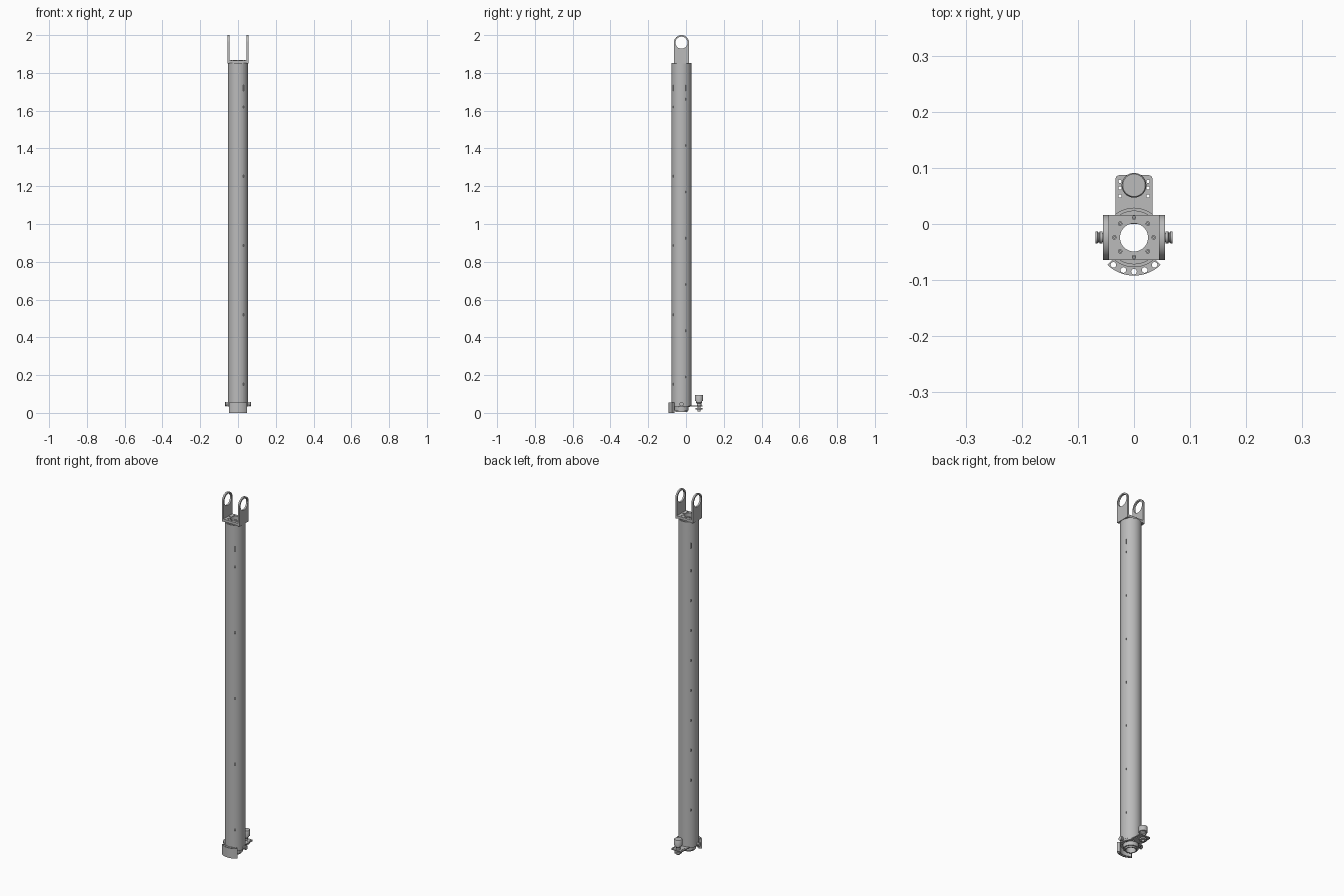
import bpy, bmesh, math
from math import sin, cos, pi, radians
from mathutils import Matrix, Vector

cube = bpy.data.objects.get("Cube")
if cube:
    bpy.data.objects.remove(cube)

grey = bpy.data.materials.new("steel grey")
grey.use_nodes = True
COLOUR = (0.5, 0.5, 0.5, 1)
grey.diffuse_color = COLOUR
grey.node_tree.nodes["Principled BSDF"].inputs["Base Color"].default_value = COLOUR

AXIS = Vector((0, -0.024, 0))    # centre line of the tube
MOTOR = Vector((0, 0.069, 0))    # centre line of the motor


def finish(name, bm, matrix=Matrix()):
    bmesh.ops.remove_doubles(bm, verts=bm.verts, dist=1e-6)
    bmesh.ops.recalc_face_normals(bm, faces=bm.faces)
    mesh = bpy.data.meshes.new(name)
    bm.to_mesh(mesh)
    bm.free()
    mesh.transform(matrix)
    mesh.materials.append(grey)
    ob = bpy.data.objects.new(name, mesh)
    bpy.context.collection.objects.link(ob)
    return ob


def smooth(ob):
    bpy.ops.object.select_all(action='DESELECT')
    ob.select_set(True)
    bpy.context.view_layer.objects.active = ob
    bpy.ops.object.shade_smooth_by_angle(angle=radians(35))
    return ob


def lathe(name, profile, matrix, steps=48):
    """Spin a closed (radius, height) profile about z."""
    bm = bmesh.new()
    vs = [bm.verts.new((r, 0, z)) for r, z in profile]
    edges = [bm.edges.new((vs[i - 1], vs[i])) for i in range(len(vs))]
    bmesh.ops.spin(bm, geom=vs + edges, cent=(0, 0, 0), axis=(0, 0, 1),
                   angle=2 * pi, steps=steps)
    bmesh.ops.dissolve_degenerate(bm, dist=1e-6, edges=bm.edges)
    return smooth(finish(name, bm, matrix))


def ring(name, inner, outer, low, high, centre):
    return lathe(name, [(inner, low), (outer, low), (outer, high), (inner, high)],
                 Matrix.Translation(centre))


def slab(name, outline, low, high, matrix=Matrix()):
    """Extrude a flat outline along z."""
    bm = bmesh.new()
    face = bm.faces.new([bm.verts.new((x, y, low)) for x, y in outline])
    top = bmesh.ops.extrude_face_region(bm, geom=[face])
    verts = [v for v in top["geom"] if isinstance(v, bmesh.types.BMVert)]
    bmesh.ops.translate(bm, verts=verts, vec=(0, 0, high - low))
    return finish(name, bm, matrix)


def arc(radius, start, end, count, cx=0, cy=0):
    return [(cx + radius * cos(start + (end - start) * i / count),
             cy + radius * sin(start + (end - start) * i / count))
            for i in range(count + 1)]


def cutter_rods(points, radius, low, high):
    bm = bmesh.new()
    for x, y in points:
        bmesh.ops.create_cone(bm, cap_ends=True, segments=24, radius1=radius,
                              radius2=radius, depth=high - low,
                              matrix=Matrix.Translation((x, y, (low + high) / 2)))
    return finish("hole_cutter", bm)


def cut(ob, cutter):
    mod = ob.modifiers.new("holes", 'BOOLEAN')
    mod.operation = 'DIFFERENCE'
    mod.solver = 'EXACT'
    mod.object = cutter
    bpy.context.view_layer.objects.active = ob
    bpy.ops.object.modifier_apply(modifier=mod.name)
    bpy.data.objects.remove(cutter)
    return smooth(ob)


def on_axis(points):
    return [(x, y + AXIS.y) for x, y in points]


# Main tube with rows of small slots and a long seam groove
tube = ring("main_tube", 0.047, 0.053, 0.043, 1.852, AXIS)
rows = {25: (1.66, 8, 0.245), -57: (1.62, 5, 0.367), 137: (1.58, 9, 0.167)}
bm = bmesh.new()


def add_box(angle, radius, z, size):
    bmesh.ops.create_cube(bm, size=1, matrix=Matrix.Translation(AXIS)
                          @ Matrix.Rotation(radians(angle), 4, 'Z')
                          @ Matrix.Translation((radius, 0, z))
                          @ Matrix.Diagonal((*size, 1)))


for angle, (top, count, gap) in rows.items():
    add_box(angle, 0.05, 1.72, (0.02, 0.005, 0.03))
    for i in range(count):
        z = top - gap * i
        if z > 0.1:
            add_box(angle, 0.05, z, (0.02, 0.005, 0.012))
add_box(45, 0.054, 0.85, (0.005, 0.002, 1.5))
cut(tube, finish("slot_cutter", bm))

# Top fork: square plate with bore, screws and two eyed arms
W, D = 0.055, 0.040
plate = slab("fork_plate", on_axis([(-W, -D), (W, -D), (W, D), (-W, D)]), 1.852, 1.866)
cut(plate, cutter_rods([AXIS.xy], 0.027, 1.8, 1.9))
ring("fork_bore_lip", 0.025, 0.028, 1.846, 1.867, AXIS)
for i in range(8):
    a = i * pi / 4
    ring("plate_screw", 0.0015, 0.004, 1.864, 1.869,
         AXIS + Vector((0.035 * cos(a), 0.035 * sin(a), 0)))

# Arm outline is drawn in (y, z) and stood upright along x
upright = Matrix(((0, 0, 1, 0), (1, 0, 0, AXIS.y), (0, 1, 0, 0), (0, 0, 0, 1)))
for side, low in (("left", 0.045), ("right", -W)):
    outline = [(-D, 1.85), (D, 1.85)] + arc(D, 0, pi, 24, 0, 1.96)
    arm = slab(side + "_fork_arm", outline, low, low + 0.01, upright)
    hole = cutter_rods([(0, 1.96)], 0.032, low - 0.02, low + 0.03)
    hole.data.transform(upright)
    cut(arm, hole)

# Bottom hub: stepped bearing ring under the tube
lathe("bottom_hub", [(0.025, 0.004), (0.031, 0.004), (0.031, 0.012), (0.038, 0.012),
                     (0.038, 0.034), (0.052, 0.034), (0.052, 0.046), (0.025, 0.046)],
      Matrix.Translation(AXIS))
for i in range(8):
    a = (i + 0.5) * pi / 4
    ring("hub_screw", 0.0015, 0.0035, 0.03, 0.036,
         AXIS + Vector((0.045 * cos(a), 0.045 * sin(a), 0)))

# Curved front shield with five through holes
mid, half = -pi / 2, radians(44)
shield = slab("front_shield", on_axis(arc(0.068, mid - half, mid + half, 24)
                                      + arc(0.053, mid + half, mid - half, 24)), 0, 0.055)
holes = [(0.061 * cos(mid + radians(a)), 0.061 * sin(mid + radians(a)))
         for a in (-37, -18, 0, 18, 37)]
cut(shield, cutter_rods(on_axis(holes), 0.005, -0.02, 0.08))

# Side pins with grooved heads
for side, s in (("left", 1), ("right", -1)):
    lathe(side + "_side_pin",
          [(0, 0.045), (0.008, 0.045), (0.008, 0.056), (0.011, 0.056), (0.011, 0.061),
           (0.009, 0.062), (0.009, 0.064), (0.011, 0.065), (0.011, 0.069), (0, 0.069)],
          Matrix.Translation(AXIS + Vector((0, 0, 0.046)))
          @ Matrix.Rotation(s * pi / 2, 4, 'Y'), 32)

# Rear bracket with rounded corners and mounting holes
c, bx, by = 0.007, 0.033, 0.087
outline = ([(-bx, 0.0), (bx, 0.0)] + arc(c, 0, pi / 2, 6, bx - c, by - c)
           + arc(c, pi / 2, pi, 6, c - bx, by - c))
bracket = slab("motor_bracket", outline, 0.034, 0.039)
holes = [(s * 0.025, y) for s in (-1, 1) for y in (0.05, 0.064, 0.076)]
cut(bracket, cutter_rods(holes, 0.003, 0, 0.08))

# Motor above the bracket, drive wheel below
lathe("rear_motor", [(0, 0.036), (0.012, 0.036), (0.012, 0.05), (0.017, 0.056),
                     (0.017, 0.062), (0.022, 0.064), (0.022, 0.092), (0.02, 0.095),
                     (0, 0.095)], Matrix.Translation(MOTOR))
lathe("drive_wheel", [(0, 0.008), (0.008, 0.008), (0.008, 0.018), (0.019, 0.018),
                      (0.019, 0.027), (0.007, 0.027), (0.007, 0.036), (0, 0.036)],
      Matrix.Translation(MOTOR))
